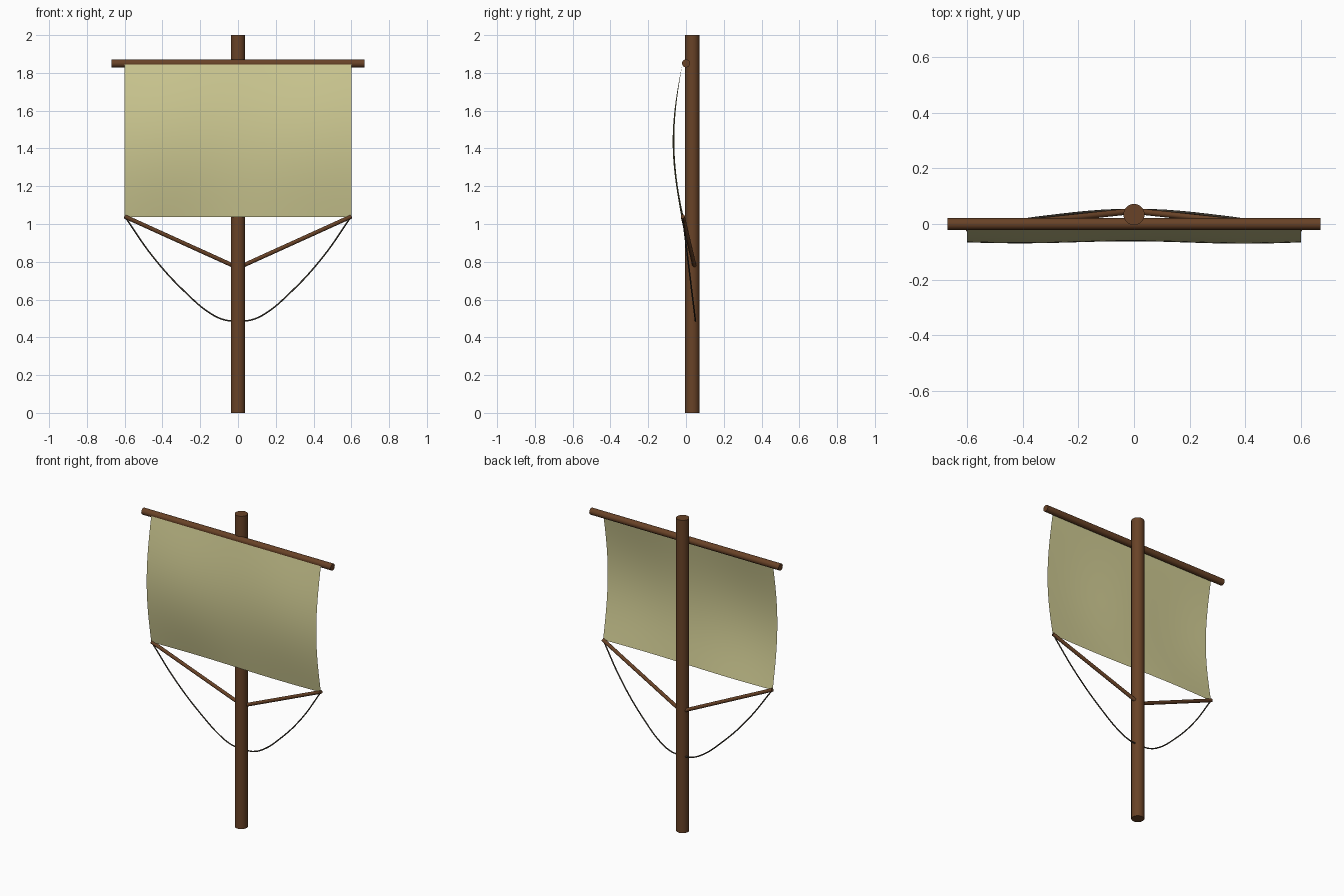
import bpy, bmesh, math
from mathutils import Vector

if "Cube" in bpy.data.objects:
    bpy.data.objects.remove(bpy.data.objects["Cube"])


def material(name, rgb):
    m = bpy.data.materials.new(name)
    m.diffuse_color = (*rgb, 1)
    m.use_nodes = True
    m.node_tree.nodes["Principled BSDF"].inputs["Base Color"].default_value = m.diffuse_color
    return m


WOOD = material("wood", (0.14, 0.055, 0.02))
CANVAS = material("canvas", (0.62, 0.59, 0.29))
ROPE = material("rope", (0.06, 0.05, 0.035))


def rod(name, a, b, radius, sides):
    """Capped cylinder between two points."""
    a, b = Vector(a), Vector(b)
    d = b - a
    bpy.ops.mesh.primitive_cylinder_add(
        vertices=sides, radius=radius, depth=d.length, location=(a + b) / 2,
        rotation=d.to_track_quat('Z', 'Y').to_euler())
    ob = bpy.context.object
    ob.name = name
    ob.data.materials.append(WOOD)
    bpy.ops.object.shade_smooth_by_angle(angle=math.radians(40))
    return ob


# Mast and yard
rod("mast", (0, 0.034, 0), (0, 0.034, 2), 0.038, 32)
rod("yard", (-0.67, 0, 1.85), (0.67, 0, 1.85), 0.021, 24)

# Struts from the mast to the lower sail corners
for side, label in ((-1, "left"), (1, "right")):
    rod(label + "_strut", (0, 0.047, 0.768),
        (side * 0.6, -0.017, 1.04), 0.011, 16)

# Sail: a single sheet that bellies forward with soft ripples
bm = bmesh.new()
bmesh.ops.create_grid(bm, x_segments=32, y_segments=24, size=1)
for v in bm.verts:
    x, t = v.co.x * 0.6, (1 - v.co.y) / 2      # t: 0 at the yard, 1 at the foot
    belly = 0.043 * math.sin(math.pi * t)
    ripple = 0.008 * math.sin(math.pi * x / 0.8) ** 2 * math.sin(math.pi * t)
    foot = 0.006 * t ** 3 * math.sin(math.pi * x / 0.6)
    v.co = (x, -0.019 - belly - ripple - foot, 1.85 - 0.812 * t)
for f in bm.faces:
    f.smooth = True
mesh = bpy.data.meshes.new("sail")
bm.to_mesh(mesh)
bm.free()
mesh.materials.append(CANVAS)
bpy.context.collection.objects.link(bpy.data.objects.new("sail", mesh))

# Slack rope hanging between the corners and round the mast
half = [(0.6, 1.04), (0.445, 0.82), (0.276, 0.636),
        (0.143, 0.525), (0.074, 0.493), (0.03, 0.487)]
path = [(-x, z) for x, z in half] + half[::-1]
curve = bpy.data.curves.new("rope", 'CURVE')
curve.dimensions = '3D'
curve.bevel_depth = 0.004
curve.bevel_resolution = 2
curve.use_fill_caps = True
spline = curve.splines.new('BEZIER')
spline.bezier_points.add(len(path) - 1)
for p, (x, z) in zip(spline.bezier_points, path):
    p.co = (x, -0.018 + 0.068 * (1.04 - z) / 0.553, z)
    p.handle_left_type = p.handle_right_type = 'AUTO'
curve.materials.append(ROPE)
bpy.context.collection.objects.link(bpy.data.objects.new("rope", curve))
